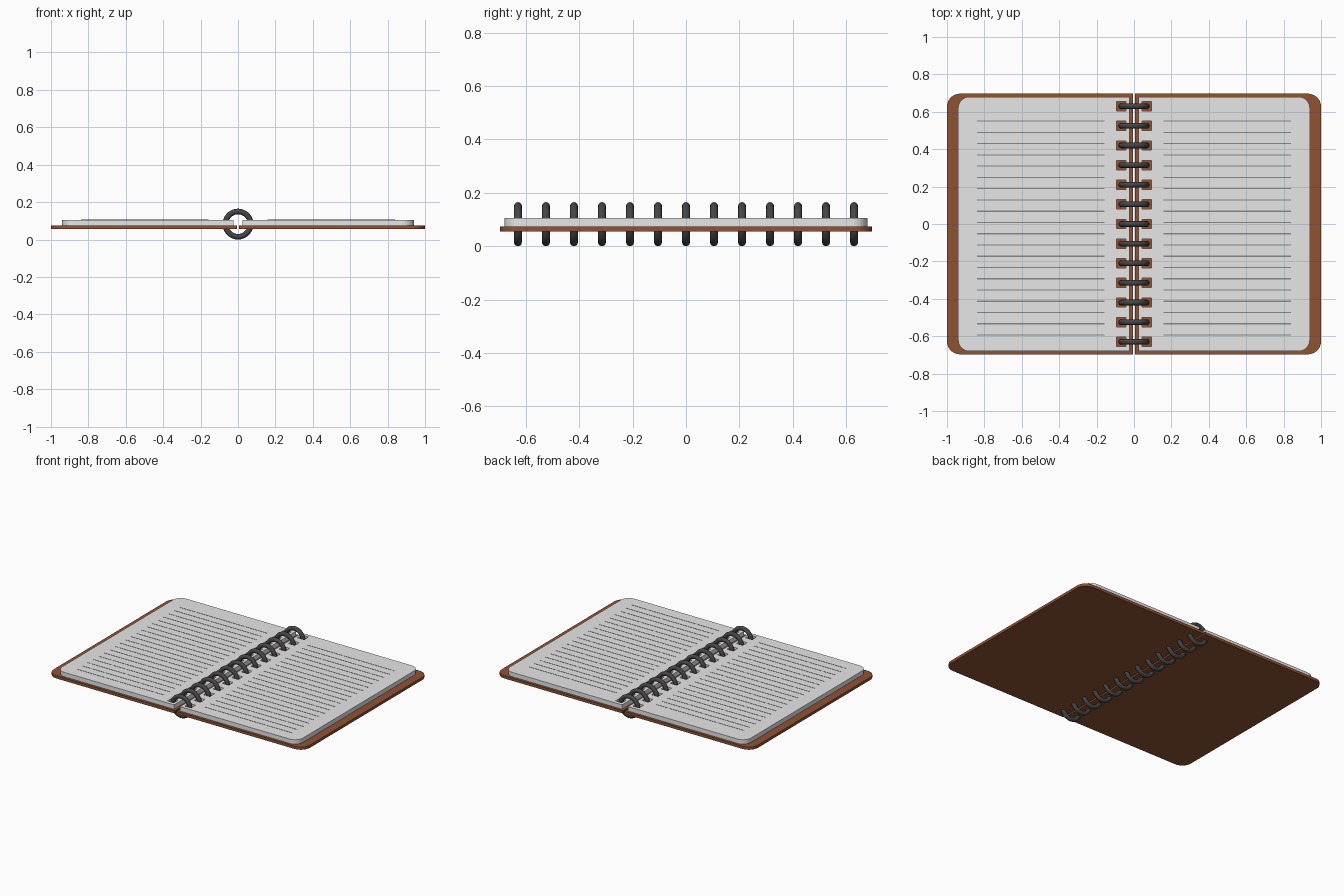
import bpy, math

if "Cube" in bpy.data.objects:
    bpy.data.objects.remove(bpy.data.objects["Cube"])


def material(name, rgb):
    m = bpy.data.materials.new(name)
    m.diffuse_color = (*rgb, 1)
    m.use_nodes = True
    m.node_tree.nodes["Principled BSDF"].inputs["Base Color"].default_value = m.diffuse_color
    return m


BROWN = material("brown_leather", (0.28, 0.085, 0.033))
PAPER = material("white_paper", (0.8, 0.8, 0.8))
LINE = material("grey_ruling", (0.25, 0.25, 0.25))
METAL = material("dark_metal", (0.06, 0.06, 0.063))

RING_YS = [0.63 - i * 0.105 for i in range(13)]
RING_R, WIRE_R = 0.0675, 0.015


def rect(x0, x1, y0, y1):
    return [(x0, y0), (x1, y0), (x1, y1), (x0, y1)]


def outer_rounded(x0, x1, h, r, side, n=8):
    """Rectangle from x0 (spine) to x1 with its two outer corners rounded."""
    pts = [(x0, -h)]
    for cy, start in ((-h + r, -90), (h - r, 0)):
        for i in range(n + 1):
            a = math.radians(start + 90 * i / n)
            pts.append((x1 - r + r * math.cos(a), cy + r * math.sin(a)))
    pts.append((x0, h))
    return [(side * x, y) for x, y in pts]


def plate(name, loops, z0, z1, mat):
    """Filled flat outlines (inner loops become holes), extruded z0..z1."""
    cu = bpy.data.curves.new(name + "_profile", 'CURVE')
    cu.dimensions = '2D'
    cu.fill_mode = 'BOTH'
    cu.extrude = (z1 - z0) / 2
    for loop in loops:
        s = cu.splines.new('POLY')
        s.points.add(len(loop) - 1)
        for p, (x, y) in zip(s.points, loop):
            p.co = (x, y, 0, 1)
        s.use_cyclic_u = True
    tmp = bpy.data.objects.new(name + "_profile", cu)
    bpy.context.collection.objects.link(tmp)
    bpy.context.view_layer.update()
    me = bpy.data.meshes.new_from_object(tmp)
    bpy.data.objects.remove(tmp)
    me.materials.clear()
    me.materials.append(mat)
    for p in me.polygons:
        p.material_index = 0
        p.use_smooth = False
    ob = bpy.data.objects.new(name, me)
    ob.location.z = (z0 + z1) / 2
    bpy.context.collection.objects.link(ob)
    return ob


for side, label in ((-1, "left"), (1, "right")):
    # Cover board
    plate(label + "_cover", [outer_rounded(0.006, 1.0, 0.697, 0.07, side)],
          0.055, 0.074, BROWN)

    # Page block with a square hole for every ring
    loops = [outer_rounded(0.023, 0.94, 0.68, 0.06, side)]
    for y in RING_YS:
        loops.append(rect(side * 0.0675 - 0.025, side * 0.0675 + 0.025,
                          y - 0.025, y + 0.025))
    plate(label + "_pages", loops, 0.074, 0.105, PAPER)

    # Ruled lines
    xs = sorted((side * 0.157, side * 0.84))
    lines = [rect(*xs, y - 0.003, y + 0.003)
             for y in (0.55 - i * 0.0602 for i in range(20))]
    plate(label + "_ruled_lines", lines, 0.104, 0.106, LINE)

# Binding rings
for i, y in enumerate(RING_YS):
    bpy.ops.mesh.primitive_torus_add(
        major_segments=36, minor_segments=12, major_radius=RING_R,
        minor_radius=WIRE_R, location=(0, y, RING_R + WIRE_R),
        rotation=(math.pi / 2, 0, 0))
    ring = bpy.context.object
    ring.name = f"binding_ring_{i + 1}"
    ring.data.materials.append(METAL)
    bpy.ops.object.shade_smooth()
